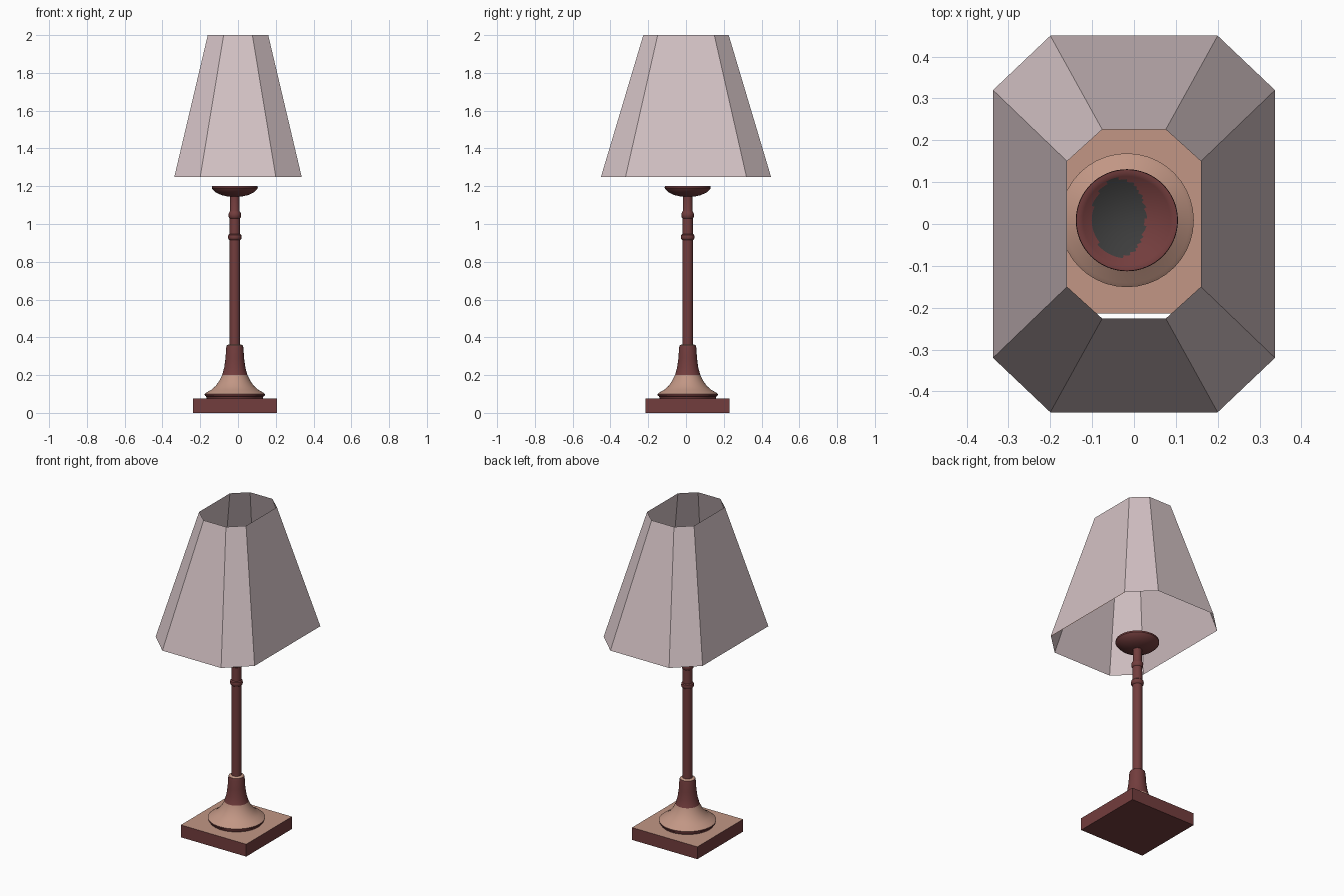
import bpy, bmesh, math
from mathutils import Vector

cube = bpy.data.objects.get("Cube")
if cube:
    bpy.data.objects.remove(cube)

AXIS = Vector((-0.017, 0.009, 0))


def material(name, srgb):
    rgba = [((c + 0.055) / 1.055) ** 2.4 for c in srgb] + [1]
    m = bpy.data.materials.new(name)
    m.use_nodes = True
    m.diffuse_color = rgba
    m.node_tree.nodes["Principled BSDF"].inputs["Base Color"].default_value = rgba
    return m


wood = material("dark red wood", (0.45, 0.24, 0.24))
tan = material("tan wood", (0.76, 0.59, 0.52))
fabric = material("pale pink fabric", (0.83, 0.76, 0.77))
charcoal = material("charcoal", (0.24, 0.24, 0.24))


def finish(name, bm, mats, rule=None, smooth=False):
    """Turn a bmesh into an object, colouring faces by a rule."""
    bm.normal_update()
    for f in bm.faces:
        f.material_index = rule(f.calc_center_median(), f.normal) if rule else 0
    me = bpy.data.meshes.new(name)
    bm.to_mesh(me)
    bm.free()
    for m in mats:
        me.materials.append(m)
    ob = bpy.data.objects.new(name, me)
    bpy.context.collection.objects.link(ob)
    if smooth:
        bpy.ops.object.select_all(action="DESELECT")
        ob.select_set(True)
        bpy.context.view_layer.objects.active = ob
        bpy.ops.object.shade_smooth_by_angle(angle=math.radians(40))
    return ob


def lathe(name, profile, mats, rule=None, steps=40):
    """Revolve (radius, height) points about the lamp axis."""
    bm = bmesh.new()
    verts = [bm.verts.new(AXIS + Vector((r, 0, z))) for r, z in profile]
    edges = [bm.edges.new(p) for p in zip(verts, verts[1:])]
    bmesh.ops.spin(bm, geom=verts + edges, cent=AXIS, axis=(0, 0, 1),
                   angle=math.tau, steps=steps)
    bmesh.ops.remove_doubles(bm, verts=bm.verts, dist=1e-5)
    bmesh.ops.recalc_face_normals(bm, faces=bm.faces)
    return finish(name, bm, mats, rule, True)


# Square plinth with a tan top
bm = bmesh.new()
bmesh.ops.create_cube(bm, size=1)
bmesh.ops.scale(bm, vec=(0.445, 0.445, 0.076), verts=bm.verts)
bmesh.ops.translate(bm, vec=AXIS + Vector((0, 0, 0.038)), verts=bm.verts)
finish("plinth", bm, [wood, tan], lambda c, n: int(n.z > 0.5))

# Flared foot: tan on the spreading part, dark on the rim and neck
lathe("flared_foot",
      [(0, 0.076), (0.148, 0.076), (0.152, 0.088), (0.158, 0.09), (0.16, 0.1),
       (0.15, 0.108), (0.125, 0.122), (0.102, 0.142), (0.083, 0.168),
       (0.067, 0.2), (0.056, 0.24), (0.049, 0.29), (0.046, 0.342),
       (0.043, 0.356), (0.035, 0.362), (0, 0.362)], [wood, tan],
      lambda c, n: int(0.095 < c.z < 0.2 or n.z > 0.7))

# Column with two turned rings
lathe("column",
      [(0, 0.355), (0.028, 0.355), (0.028, 0.915), (0.034, 0.92), (0.036, 0.93),
       (0.034, 0.942), (0.028, 0.947), (0.027, 1.03), (0.032, 1.036),
       (0.033, 1.055), (0.028, 1.064), (0.025, 1.07), (0.025, 1.15), (0, 1.15)],
      [wood])

# Shallow cup with a dark oval patch in its bowl
bowl = [(0.112 * (1 - i / 16), 1.165 + 0.035 * (1 - i / 16) ** 2) for i in range(17)]
lathe("cup",
      [(0, 1.143), (0.035, 1.145), (0.07, 1.153), (0.1, 1.167), (0.116, 1.182),
       (0.122, 1.19), (0.121, 1.2)] + bowl, [wood, charcoal],
      lambda c, n: int(n.z > 0 and ((c.x + 0.036) / 0.064) ** 2
                       + ((c.y - 0.014) / 0.094) ** 2 < 1), 64)


# Open eight-sided shade
def octagon(x, y, cx, cy, z):
    quarter = [(x, cy), (cx, y)]
    pts = quarter + [(-a, b) for a, b in reversed(quarter)]
    pts += [(-a, -b) for a, b in pts]
    return [Vector((a, b, z)) for a, b in pts]


low = octagon(0.337, 0.45, 0.2, 0.32, 1.25)
high = octagon(0.16, 0.226, 0.076, 0.15, 2.0)
bm = bmesh.new()
rings = [[bm.verts.new(p) for p in ring] for ring in (low, high)]
for i in range(8):
    j = (i + 1) % 8
    bm.faces.new((rings[0][i], rings[0][j], rings[1][j], rings[1][i]))
finish("lampshade", bm, [fabric])

# Tan strip along the inside of the left lower edge
bm = bmesh.new()
inset = Vector((-0.004, 0, 0))
strip = [low[0], low[0].lerp(high[0], 0.06), low[7].lerp(high[7], 0.02), low[7]]
bm.faces.new([bm.verts.new(p + inset) for p in strip])
finish("shade_inner_strip", bm, [tan])
